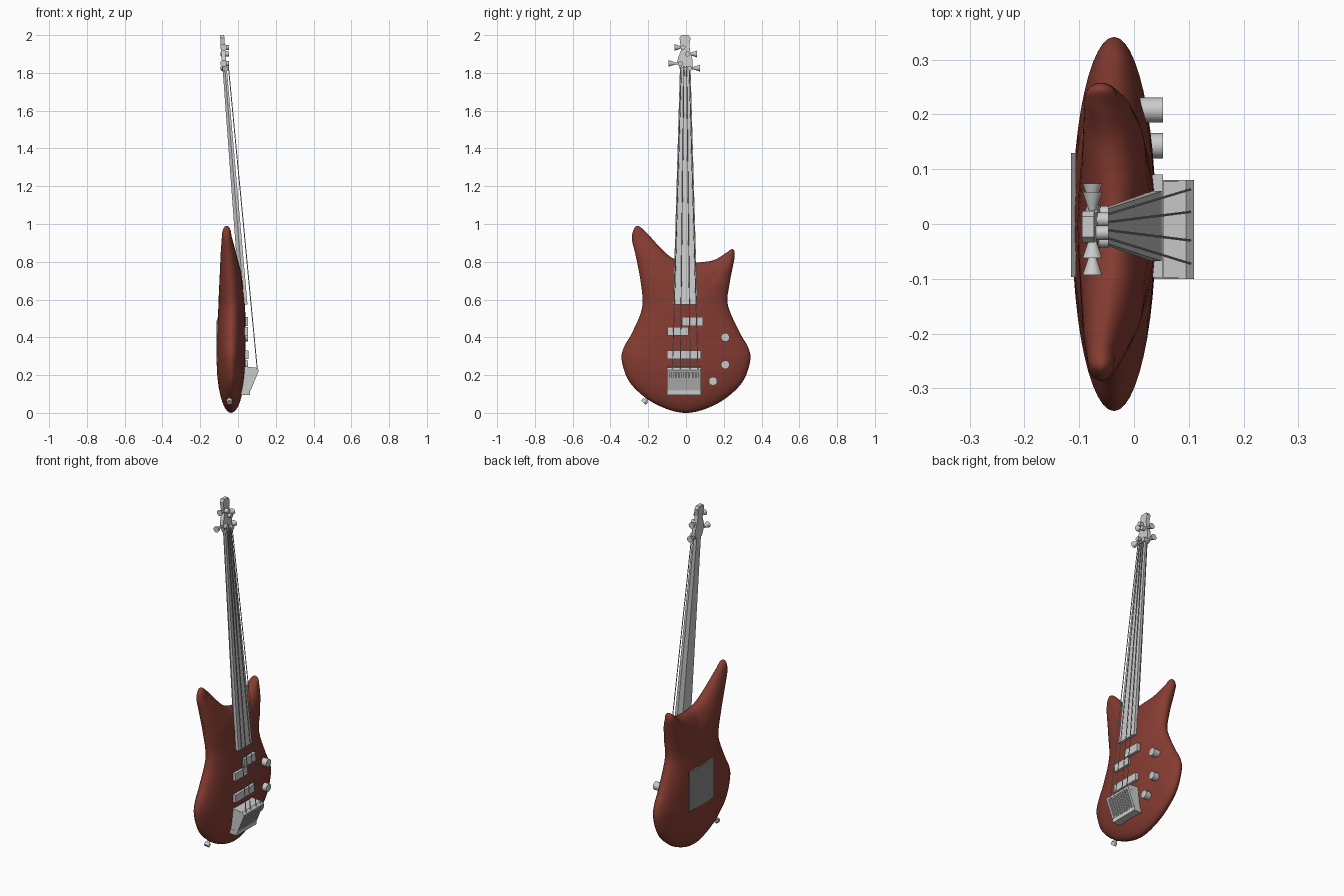
import bpy, bmesh, math
from mathutils import Vector, Matrix

if "Cube" in bpy.data.objects:
    bpy.data.objects.remove(bpy.data.objects["Cube"])


def material(name, rgb):
    m = bpy.data.materials.new(name)
    m.diffuse_color = (*rgb, 1)
    m.use_nodes = True
    m.node_tree.nodes["Principled BSDF"].inputs["Base Color"].default_value = m.diffuse_color
    return m


RED = material("red_brown_lacquer", (0.235, 0.045, 0.031))
GREY = material("light_grey", (0.6, 0.6, 0.6))
DARK = material("dark_grey", (0.24, 0.24, 0.24))


def finish(bm, name, mat, smooth=None):
    bmesh.ops.recalc_face_normals(bm, faces=bm.faces)
    me = bpy.data.meshes.new(name)
    bm.to_mesh(me)
    bm.free()
    me.materials.append(mat)
    ob = bpy.data.objects.new(name, me)
    bpy.context.collection.objects.link(ob)
    if smooth:
        bpy.ops.object.select_all(action='DESELECT')
        ob.select_set(True)
        bpy.context.view_layer.objects.active = ob
        bpy.ops.object.shade_smooth_by_angle(angle=math.radians(smooth))
    return ob


def loft(name, sections, mat, smooth=None):
    """Skin equal-length loops of points and cap both ends."""
    bm = bmesh.new()
    rings = [[bm.verts.new(p) for p in s] for s in sections]
    n = len(rings[0])
    for a, b in zip(rings, rings[1:]):
        for i in range(n):
            bm.faces.new((a[i], a[(i + 1) % n], b[(i + 1) % n], b[i]))
    bm.faces.new(rings[0])
    bm.faces.new(rings[-1])
    return finish(bm, name, mat, smooth)


def box(name, x, y, z, mat=GREY):
    return loft(name, [[(a, y[0], z[0]), (a, y[1], z[0]), (a, y[1], z[1]), (a, y[0], z[1])] for a in x], mat)


def rod(name, a, b, r1, r2=None, sides=12, mat=GREY):
    a, b = Vector(a), Vector(b)
    d = b - a
    bm = bmesh.new()
    bmesh.ops.create_cone(bm, cap_ends=True, segments=sides, radius1=r1, radius2=r1 if r2 is None else r2,
                          depth=d.length,
                          matrix=Matrix.Translation((a + b) / 2) @ d.to_track_quat('Z', 'Y').to_matrix().to_4x4())
    return finish(bm, name, mat, 40)


# Body: outline points inflated with elliptical sections over a forked skeleton
# skeleton: y, z, centre x, half thickness
S0, S1, S2 = (0, .28, -.0365, .0765), (0, .42, -.036, .076), (0, .56, -.033, .071)
L1, L2, L3 = (-.13, .72, -.04, .057), (-.2, .84, -.051, .041), (-.245, .935, -.06, .025)
R1, R2, R3 = (.12, .69, -.037, .058), (.19, .765, -.047, .045), (.228, .825, -.06, .03)
outline = [
    (0, 0, S0), (-.105, .022, S0), (-.21, .077, S0), (-.3, .165, S0), (-.34, .275, S0), (-.33, .345, S0),
    (-.285, .425, S1), (-.232, .56, S2),
    (-.241, .7, L1), (-.268, .84, L2), (-.287, .93, L3), (-.262, .99, L3), (-.215, .96, L3),
    (-.15, .89, L2), (-.08, .825, L1),
    (0, .798, S2),
    (.07, .797, R1), (.15, .81, R2), (.212, .847, R3), (.247, .868, R3), (.258, .835, R3),
    (.246, .765, R2), (.23, .68, R1),
    (.222, .57, S2), (.285, .425, S1),
    (.33, .345, S0), (.34, .275, S0), (.3, .165, S0), (.21, .077, S0), (.105, .022, S0)]


def catmull(p, t):
    a, b, c, d = p
    return 0.5 * (2 * b + (c - a) * t + (2 * a - 5 * b + 4 * c - d) * t * t + (3 * b - a - 3 * c + d) * t ** 3)


def build_body(steps=6, rings=24):
    n = len(outline)
    bm = bmesh.new()
    cols = []
    for i in range(n):
        q = [outline[(i + k) % n] for k in (-1, 0, 1, 2)]
        for k in range(steps):
            t = k / steps
            py, pz = (catmull([p[j] for p in q], t) for j in (0, 1))
            sy, sz, c, th = (u + (v - u) * t for u, v in zip(q[1][2], q[2][2]))
            col = []
            for j in range(rings + 1):
                b = math.pi * (j / rings - .5)
                s = math.cos(b)
                col.append(bm.verts.new((c + th * math.sin(b), sy + (py - sy) * s, sz + (pz - sz) * s)))
            cols.append(col)
    for i, a in enumerate(cols):
        b = cols[(i + 1) % len(cols)]
        for j in range(rings):
            bm.faces.new((a[j], b[j], b[j + 1], a[j + 1]))
    bmesh.ops.remove_doubles(bm, verts=bm.verts, dist=1e-5)
    bmesh.ops.dissolve_degenerate(bm, edges=bm.edges, dist=1e-5)
    finish(bm, "body", RED, 70)


build_body()


# Neck: tapered bar leaning back
def neck_section(z, x, w, t, y=-.004):
    half = [(0, w), (-t * .45, w), (-t, w * .68)]
    return [(x + a, y + b, z) for a, b in half] + [(x + a, y - b, z) for a, b in reversed(half)]


loft("neck", [neck_section(.575, .05, .064, .04), neck_section(1.83, -.06, .028, .022)], GREY)
box("nut", (-.075, -.052), (-.032, .024), (1.815, 1.83))

# Headstock: waisted paddle, tilted back
head = [(-.03, 1.81), (-.046, 1.86), (-.04, 1.885), (-.026, 1.92), (-.03, 1.95), (-.034, 1.985), (-.024, 2.0),
        (.014, 2.0), (.024, 1.985), (.018, 1.945), (.022, 1.915), (.034, 1.87), (.036, 1.83), (.022, 1.81)]
loft("headstock", [[(o - .07 * (z - 1.81), y, z) for y, z in head] for o in (-.082, -.06)], GREY)

# Tuners: post, button shaft and flared key
tuners = [(-.03, 1.85, -.093), (.02, 1.825, .074), (-.016, 1.935, -.062), (.008, 1.9, .058)]
for i, (y, z, tip) in enumerate(tuners):
    d = math.copysign(1, tip)
    rod(f"tuner_post_{i}", (-.085, y, z), (-.047, y, z), .013)
    rod(f"tuner_shaft_{i}", (-.076, y, z), (-.076, tip - d * .02, z), .006)
    rod(f"tuner_key_{i}", (-.076, tip - d * .032, z), (-.076, tip, z), .007, .018)

# Strings
for i, (a, b) in enumerate([(-.025, -.072), (-.011, -.03), (.003, .022), (.017, .063)]):
    rod(f"string_{i}", (-.051, a, 1.835), (.102, b, .23), .0025, sides=6)

# Pickups
box("pickup_split_low", (.01, .053), (-.098, .013), (.41, .455))
box("pickup_split_high", (.01, .053), (-.02, .09), (.46, .508))
box("pickup_bar", (.01, .055), (-.1, .08), (.285, .33))

# Bridge: tilted wedge with a lip, framed and ribbed on its face
wedge = [(0, .25), (0, .13), (.04, .098), (.06, .095), (.062, .12), (.1, .222), (.09, .24)]
loft("bridge_base", [[(x, y, z) for x, z in wedge] for y in (-.098, .078)], GREY)
rail = [(.045, .12), (.067, .118), (.11, .224), (.095, .24)]
ribs = [(-.1, .014), (.066, .014)] + [(-.076 + .0178 * i, .009) for i in range(8)]
for i, (y, w) in enumerate(ribs):
    loft(f"bridge_rib_{i}", [[(x, v, z) for x, z in rail] for v in (y, y + w)], GREY)
box("bridge_foot", (.015, .064), (-.1, .08), (.095, .122))
loft("bridge_top_bar", [[(x, y, z) for x, z in ((.08, .215), (.106, .215), (.11, .226), (.095, .24), (.08, .24))]
                        for y in (-.1, .08)], GREY)

# Knobs
for i, (y, z) in enumerate([(.208, .4), (.208, .255), (.143, .168)]):
    rod(f"knob_{i}", (.0, y, z), (.053, y, z), .023)

# Strap button on the lower edge
rod("strap_button_stem", (-.045, -.195, .085), (-.045, -.22, .06), .009)
rod("strap_button_cap", (-.045, -.213, .067), (-.045, -.226, .054), .016)

# Control cover on the back
box("back_cover", (-.115, -.106), (-.097, .13), (.26, .49), DARK)
